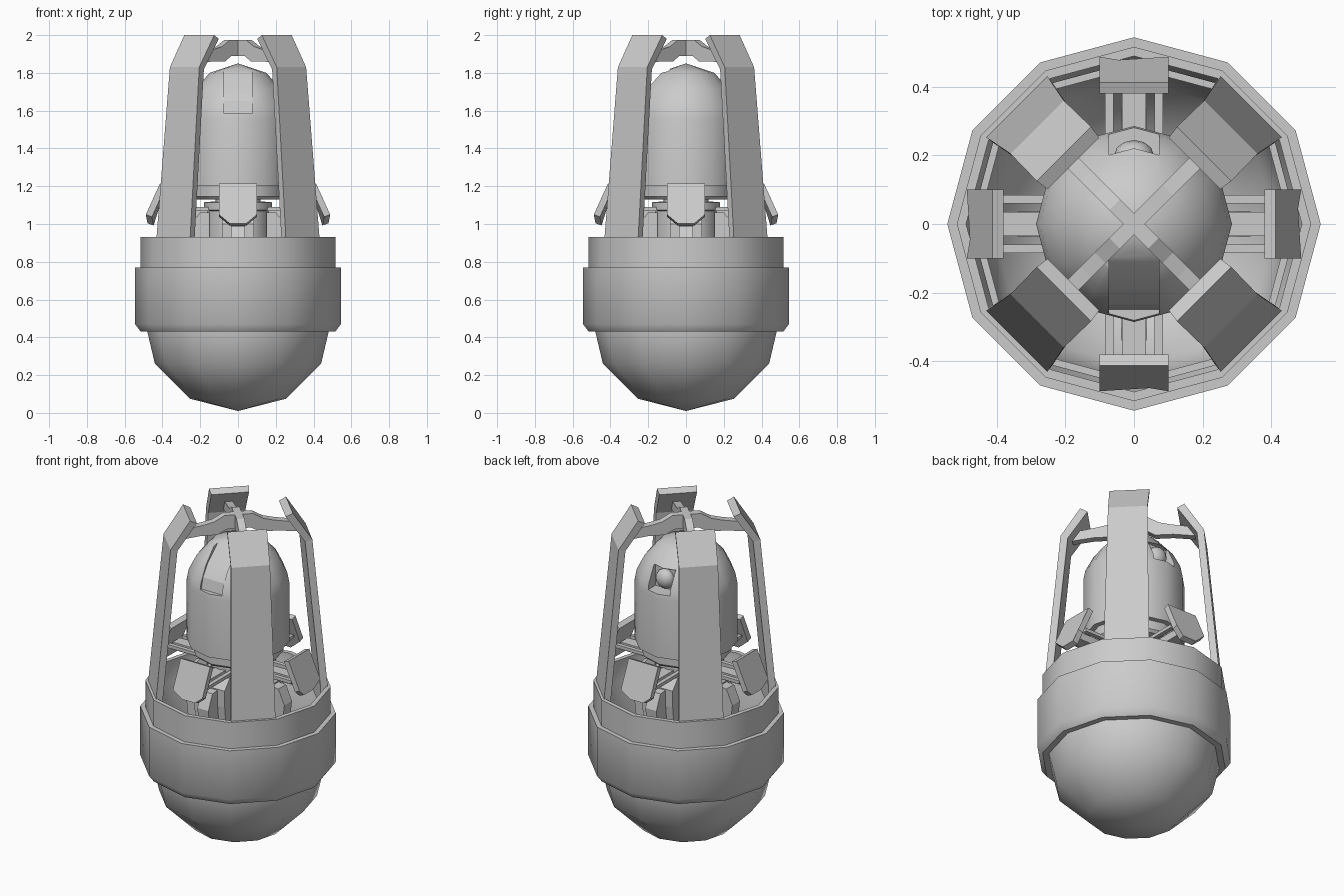
import bpy, bmesh
from math import sin, cos, pi, radians
from mathutils import Matrix, Vector

if "Cube" in bpy.data.objects:
    bpy.data.objects.remove(bpy.data.objects["Cube"])


def finish(name, bm, smooth=None, rot=0.0):
    """Turn a bmesh into an object, turned about z."""
    bmesh.ops.remove_doubles(bm, verts=bm.verts, dist=1e-5)
    bmesh.ops.recalc_face_normals(bm, faces=bm.faces)
    bm.transform(Matrix.Rotation(rot, 4, 'Z'))
    me = bpy.data.meshes.new(name)
    bm.to_mesh(me)
    bm.free()
    ob = bpy.data.objects.new(name, me)
    bpy.context.collection.objects.link(ob)
    if smooth:
        shade(ob, smooth)
    return ob


def shade(ob, angle):
    bpy.ops.object.select_all(action='DESELECT')
    ob.select_set(True)
    bpy.context.view_layer.objects.active = ob
    bpy.ops.object.shade_smooth_by_angle(angle=radians(angle))


def lathe(name, profile, sides=12, smooth=40):
    """Revolve (radius, z) points; the profile runs axis to axis or is a closed loop."""
    bm = bmesh.new()
    closed = profile[0] == profile[-1]
    pts = profile[:-1] if closed else profile
    rings = [[bm.verts.new((r * cos(2 * pi * i / sides), r * sin(2 * pi * i / sides), z))
              for i in range(sides if r > 0 else 1)] for r, z in pts]
    pairs = list(zip(rings, rings[1:])) + ([(rings[-1], rings[0])] if closed else [])
    for a, b in pairs:
        for i in range(sides):
            j = (i + 1) % sides
            quad = [a[i % len(a)], a[j % len(a)], b[j % len(b)], b[i % len(b)]]
            bm.faces.new(list(dict.fromkeys(quad)))
    return finish(name, bm, smooth)


def prism(name, profile, half, rot=0.0):
    """Extrude an (outward, z) profile sideways; outward is +x before turning."""
    bm = bmesh.new()
    f = bm.faces.new([bm.verts.new((x, -half, z)) for x, z in profile])
    ext = bmesh.ops.extrude_face_region(bm, geom=[f])
    bmesh.ops.translate(bm, vec=(0, 2 * half, 0),
                        verts=[v for v in ext['geom'] if isinstance(v, bmesh.types.BMVert)])
    return finish(name, bm, rot=rot)


def box(name, x, y, z, rot):
    """Box from min/max pairs."""
    bm = bmesh.new()
    bmesh.ops.create_cube(bm, size=1)
    for v in bm.verts:
        v.co = [p[0] + (c + .5) * (p[1] - p[0]) for p, c in zip((x, y, z), v.co)]
    return finish(name, bm, rot=rot)


# Hollow bowl and the stepped ring around it
lathe("bowl", [(0, .01), (.254, .075), (.44, .26), (.48, .43), (.48, .50),
               (.455, .50), (.455, .43), (.415, .28), (.24, .105), (0, .045)])
lathe("bowl_ring", [(.475, .43), (.515, .43), (.545, .47), (.545, .77), (.517, .77),
                    (.517, .93), (.49, .93), (.49, .80), (.475, .77), (.475, .43)])

# Inner core standing in the bowl
lathe("core", [(0, .06), (.14, .12), (.17, .5), (.17, 1.07), (.18, 1.075),
               (.18, 1.115), (.12, 1.12), (.12, 1.16), (0, 1.16)])

# Capsule with a recessed collar, a front channel and a rear window
capsule = lathe("capsule", [(0, 1.13), (.24, 1.13), (.255, 1.145), (.255, 1.20), (.286, 1.20),
                            (.286, 1.56), (.275, 1.62), (.23, 1.71), (.15, 1.80), (0, 1.85)])
cutters = [
    prism("front_channel_cutter", [(.4, 1.585), (.25, 1.585), (.235, 1.65), (.19, 1.72),
                                   (.11, 1.79), (.06, 1.85), (.2, 2), (.4, 2)], .073, -pi / 2),
    prism("rear_window_cutter", [(.4, 1.585), (.19, 1.585), (.19, 1.72), (.4, 1.72)],
          .073, pi / 2)]
for c in cutters:
    mod = capsule.modifiers.new("cut", 'BOOLEAN')
    mod.object = c
    mod.solver = 'EXACT'
    bpy.context.view_layer.objects.active = capsule
    bpy.ops.object.modifier_apply(modifier=mod.name)
    bpy.data.objects.remove(c)
shade(capsule, 40)

# Lens in the rear window
bm = bmesh.new()
bmesh.ops.create_uvsphere(bm, u_segments=12, v_segments=8, radius=1,
                          matrix=Matrix.Translation((0, .2, 1.65)) @ Matrix.Diagonal((.058, .045, .058, 1)))
finish("rear_lens", bm, 40)

# Four tapered legs on the diagonals: (radius, z, half width)
LEG = [(.484, .80, .127), (.484, .93, .126), (.40, 1.83, .110), (.29, 2.0, .112)]
for k in range(4):
    bm = bmesh.new()
    loops = []
    for r, z, w in LEG:
        t = .04
        dz = .02 if z == 2.0 else (.012 if z == 1.83 else 0)
        loops.append([bm.verts.new(p) for p in ((r, -w, z), (r, w, z),
                                                (r - t, w * .95, z - dz), (r - t, -w * .95, z - dz))])
    for a, b in zip(loops, loops[1:]):
        for i in range(4):
            j = (i + 1) % 4
            bm.faces.new((a[i], a[j], b[j], b[i]))
    bm.faces.new(loops[0])
    bm.faces.new(loops[-1])
    finish(f"leg_{k + 1}", bm, rot=pi / 4 + k * pi / 2)

# Crossed bars joining the leg tops
top = [(.345, 1.90), (.20, 1.925), (.14, 1.94), (.08, 1.975)]
low = [(.07, 1.89), (.12, 1.86), (.22, 1.86), (.375, 1.84)]
half = top + [(-x, z) for x, z in reversed(top)]
bar = half + [(-x, z) for x, z in reversed(low)] + low
for k in range(2):
    prism(f"cross_bar_{k + 1}", bar, .022, pi / 4 + k * pi / 2)

# Four clips on the main axes: tilted pad, arms and support block
for k in range(4):
    a = k * pi / 2
    bm = bmesh.new()
    pad = [(-.1, 0), (.1, 0), (.1, .75), (.045, 1), (-.045, 1), (-.1, .75)]
    top_pt, down = Vector((.413, 0, 1.215)), Vector((.075, 0, -.165)) / .75
    back = Vector((-.032, 0, -.012))
    outer = [bm.verts.new(top_pt + down * t * (1 if t < 1 else .96) + Vector((0, y, 0)))
             for y, t in pad]
    for v in outer[3:5]:
        v.co += Vector((-.03, 0, 0))
    inner = [bm.verts.new(v.co + back) for v in outer]
    bm.faces.new(outer)
    bm.faces.new(inner)
    for i in range(6):
        j = (i + 1) % 6
        bm.faces.new((outer[i], outer[j], inner[j], inner[i]))
    finish(f"clip_pad_{k + 1}", bm, rot=a)
    box(f"clip_arm_{k + 1}", (.15, .42), (-.035, .035), (1.04, 1.085), a)
    for s in (-1, 1):
        y = sorted((s * .06, s * .085))
        box(f"clip_side_arm_{k + 1}", (.12, .42), y, (1.07, 1.09), a)
    prism(f"clip_support_{k + 1}", [(.15, .55), (.30, .55), (.34, .90), (.30, .99), (.15, 1.0)],
          .037, a)
    prism(f"core_block_{k + 1}", [(.15, .6), (.22, .6), (.25, .9), (.25, 1.0), (.20, 1.06),
                                  (.15, 1.06)], .085, a)
